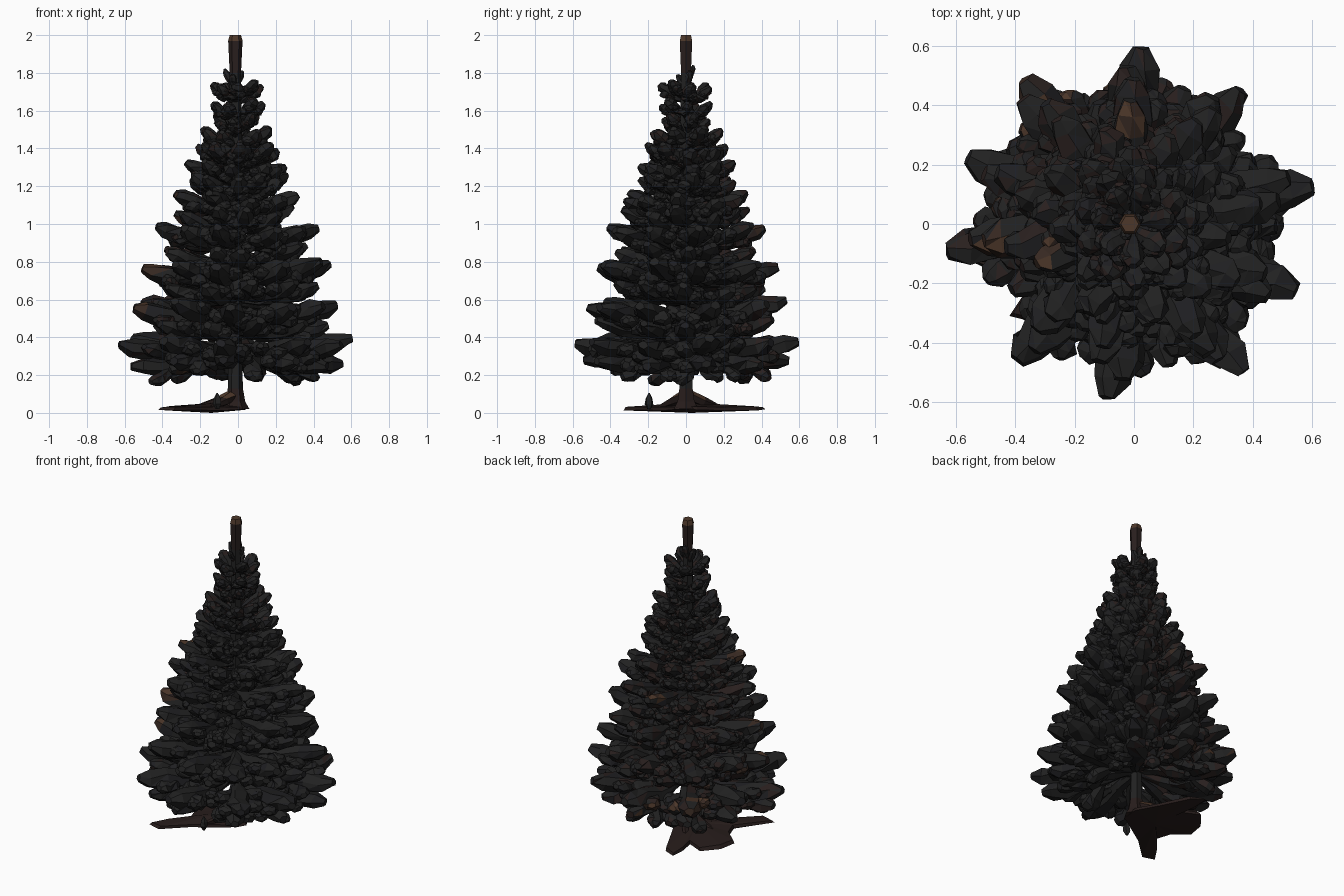
import bpy, bmesh, math, random
from mathutils import Vector

if "Cube" in bpy.data.objects:
    bpy.data.objects.remove(bpy.data.objects["Cube"])

random.seed(5)
R = random.uniform


def material(name, rgb):
    m = bpy.data.materials.new(name)
    m.diffuse_color = (*rgb, 1)
    m.use_nodes = True
    m.node_tree.nodes["Principled BSDF"].inputs["Base Color"].default_value = m.diffuse_color
    return m


NEEDLE = material("dark needle", (0.0155, 0.0155, 0.0155))
SHADE = material("deep blue needle", (0.0135, 0.0135, 0.0155))
DRY = material("reddish needle", (0.022, 0.014, 0.013))
BARK = material("brown bark", (0.075, 0.039, 0.023))
DULL = material("dull brown bark", (0.037, 0.021, 0.015))
ROOT = material("dark root", (0.02, 0.012, 0.011))


def finish(bm, name, mats, rule=None):
    bmesh.ops.recalc_face_normals(bm, faces=bm.faces)
    bm.normal_update()
    if rule:
        for f in bm.faces:
            f.material_index = rule(f.calc_center_median(), f.normal)
    me = bpy.data.meshes.new(name)
    bm.to_mesh(me)
    bm.free()
    for m in mats:
        me.materials.append(m)
    ob = bpy.data.objects.new(name, me)
    bpy.context.collection.objects.link(ob)
    return ob


def tube(bm, points, sizes, sides=6, jitter=0.0, flat=1.0):
    """Closed tube through the points, with rings of given radius."""
    rings = []
    for i, (p, r) in enumerate(zip(points, sizes)):
        d = (points[min(i + 1, len(points) - 1)] - points[max(i - 1, 0)]).normalized()
        side = d.cross(Vector((0, 0, 1)))
        side = side.normalized() if side.length > 0.1 else Vector((1, 0, 0))
        up = side.cross(d)
        spin = R(0, 1) if jitter else 0
        ring = []
        for k in range(sides):
            a = math.tau * (k + spin * 0.6) / sides
            q = r * (1 + R(-jitter, jitter))
            v = p + side * math.cos(a) * q + up * math.sin(a) * q * flat
            ring.append(bm.verts.new(v + d * R(-jitter, jitter) * r * 0.6))
        rings.append(ring)
    for a, b in zip(rings, rings[1:]):
        for k in range(sides):
            n = (k + 1) % sides
            if jitter and random.random() < 0.6:
                bm.faces.new((a[k], a[n], b[n]))
                bm.faces.new((a[k], b[n], b[k]))
            else:
                bm.faces.new((a[k], a[n], b[n], b[k]))
    bm.faces.new(rings[0])
    bm.faces.new(rings[-1])


def tuft(bm, start, end, width, sag):
    """Chunky needle clump with a blunt outer end."""
    pts, sizes = [], []
    for t, s in ((0, .3), (.25, .6), (.5, .88), (.72, 1.02), (.89, .88), (1, .4)):
        p = start.lerp(end, t)
        p.z -= sag * math.sin(math.pi * t)
        pts.append(p)
        sizes.append(width * s)
    tube(bm, pts, sizes, 6, 0.2, 0.75)


def bough(bm, angle, radius, z, rise, width, sag=0.06, droop=0.1):
    """Main clump with pairs of forward-pointing side clumps."""
    out = Vector((math.cos(angle), math.sin(angle), 0))
    side = Vector((-out.y, out.x, 0))
    base = Vector((-0.012, 0, z - rise)) + out * 0.02
    tip = out * radius + Vector((-0.005, 0, z))
    tuft(bm, base, tip, width, radius * sag)
    for t, w in ((0.3, 0.22), (0.52, 0.19)):
        for s in (-1, 1):
            a = base.lerp(tip, t) - Vector((0, 0, radius * 0.03))
            e = a + (out * R(0.24, 0.31) + side * s * w * R(0.8, 1.1)) * radius
            e.z += R(-droop, 0.08) * radius + rise * 0.2
            tuft(bm, a, e, width * R(0.62, 0.8), 0.01)


# Brown patches and a slanting brown band lie on the back left
SPOTS = [(Vector(p), r) for p, r in (
    ((-.47, -.1, .78), .075), ((-.33, .36, .38), .07), ((-.3, -.1, 1.15), .05), ((-.01, .35, .98), .055),
    ((-.28, -.3, .25), .05), ((-.3, .03, 1.0), .055), ((-.5, -.1, .58), .035))]


def needle_rule(c, n):
    if any((c - p).length < r for p, r in SPOTS):
        if n.y < -0.35:
            return 4
        return 3 if random.random() < 0.65 else 4
    band = abs(c.z - 0.42 + 0.28 * (c.x + c.y)) < 0.035
    if band and c.y - c.x > 0.5 and n.y - n.x > 0.5 and n.z < 0.75 and abs(c.x + c.y) < .5:
        return random.choice((3, 4, 4))
    if c.y > 0.8 * c.x + 0.1 and random.random() < 0.25:
        return 2
    return 1 if random.random() < 0.2 else 0


# Whorls of boughs: tip height, tip radius, rise, clump radius, droop
ARMS = [(87, .61), (52, .59), (11, .63), (-23, .60), (-55, .63),
        (-98, .61), (-130, .61), (189, .64), (157, .61), (126, .63)]
WHORLS = [(.265, .56, -.07, .07, .2), (.385, .62, .05, .075, .12), (.58, .55, .08, .073, .1),
          (.78, .5, .09, .07, .1), (.98, .435, .10, .064, .1), (1.15, .345, .11, .058, .1),
          (1.32, .265, .12, .05, .1)]
for i, (z, r, rise, w, droop) in enumerate(WHORLS):
    bm = bmesh.new()
    shift = 0 if i < 5 else 17 * (i % 2)
    spread = 2 if i < 2 else 6
    for deg, reach in ARMS:
        a = math.radians(deg + shift + R(-spread, spread))
        k = reach / 0.62 * R(0.96, 1.0)
        bough(bm, a, r * k, z + R(-.025, .02), rise, w, 0.04, droop)
    # shorter boughs filling the space above each whorl
    if i:
        for deg, reach in ARMS:
            a = math.radians(deg + shift + 18 + R(-8, 8))
            bough(bm, a, r * R(.68, .8), z + 0.095 + R(-.025, .02), rise, w * 0.85)
    finish(bm, f"bough_whorl_{i + 1}", [NEEDLE, SHADE, DRY, BARK, DULL], needle_rule)

# Small upright boughs at the crown
bm = bmesh.new()
for z, r, rise, w, n in ((1.41, .22, .12, .048, 8), (1.5, .2, .11, .046, 8), (1.57, .13, .1, .036, 6),
                         (1.64, .145, .08, .038, 7), (1.74, .14, .09, .038, 7)):
    off = R(0, 6)
    for k in range(n):
        bough(bm, off + math.tau * (k + R(-.15, .15)) / n, r * R(.93, 1.02), z + R(-.02, .02), rise, w)
for a, r, z in ((2.8, .06, 1.82), (.5, .045, 1.81), (4.4, .05, 1.79), (1.6, .04, 1.84)):
    tuft(bm, Vector((-.015, 0, 1.7)), Vector((-.015 + r * math.cos(a), r * math.sin(a), z)), .022, 0)
finish(bm, "crown_boughs", [NEEDLE, SHADE, DRY], lambda c, n: random.choice((0, 0, 0, 0, 1, 1, 2)))

# Trunk with flared foot and blunt top
bm = bmesh.new()
prof = ((.02, .075), (.06, .052), (.13, .04), (.3, .036), (.9, .036), (1.6, .034), (1.8, .03),
        (1.97, .038), (2.0, .03))
tube(bm, [Vector((-.014, 0, z)) for z, _ in prof], [r for _, r in prof], 6)
finish(bm, "trunk", [NEEDLE, ROOT, BARK, DRY],
       lambda c, n: 2 if c.z > 1.975 else 1 if c.z < .12 else 3 if c.z > 1.8 else 0)

# Thin ragged mat of roots spreading to one side
bm = bmesh.new()
edge = [(.03, -.05), (.04, .06), (-.03, .2), (-.12, .38), (-.2, .42), (-.2, .32), (-.18, .22), (-.29, .27),
        (-.37, .17), (-.39, .06), (-.3, -.02), (-.27, -.11), (-.36, -.22), (-.42, -.31), (-.34, -.33),
        (-.2, -.2), (-.08, -.12)]
low = [bm.verts.new((x, y, .012 + R(0, .01))) for x, y in edge]
high = [bm.verts.new((x * .97, y * .97, .028 + R(0, .01))) for x, y in edge]
bot = bm.verts.new((-.14, .03, 0))
top = bm.verts.new((-.1, .02, .055))
for k in range(len(edge)):
    n = (k + 1) % len(edge)
    bm.faces.new((low[k], low[n], high[n], high[k]))
    bm.faces.new((low[n], low[k], bot))
    bm.faces.new((high[k], high[n], top))
finish(bm, "root_mat", [ROOT])

# Ridge roots and a small sprout
bm = bmesh.new()
for x, y in ((-.22, .02), (-.12, .18), (-.14, -.14)):
    tube(bm, [Vector((-.02, 0, .1)), Vector((x * .5, y * .5, .06)), Vector((x, y, .03))],
         [.03, .026, .012], 5, .1)
finish(bm, "ridge_roots", [ROOT, BARK], lambda c, n: 1 if c.x < -.03 and c.z > .075 else 0)
bm = bmesh.new()
tube(bm, [Vector((-.11, -.195, z)) for z in (.02, .045, .075, .105)], [.01, .022, .02, .004], 5, .15)
finish(bm, "sprout", [NEEDLE])
